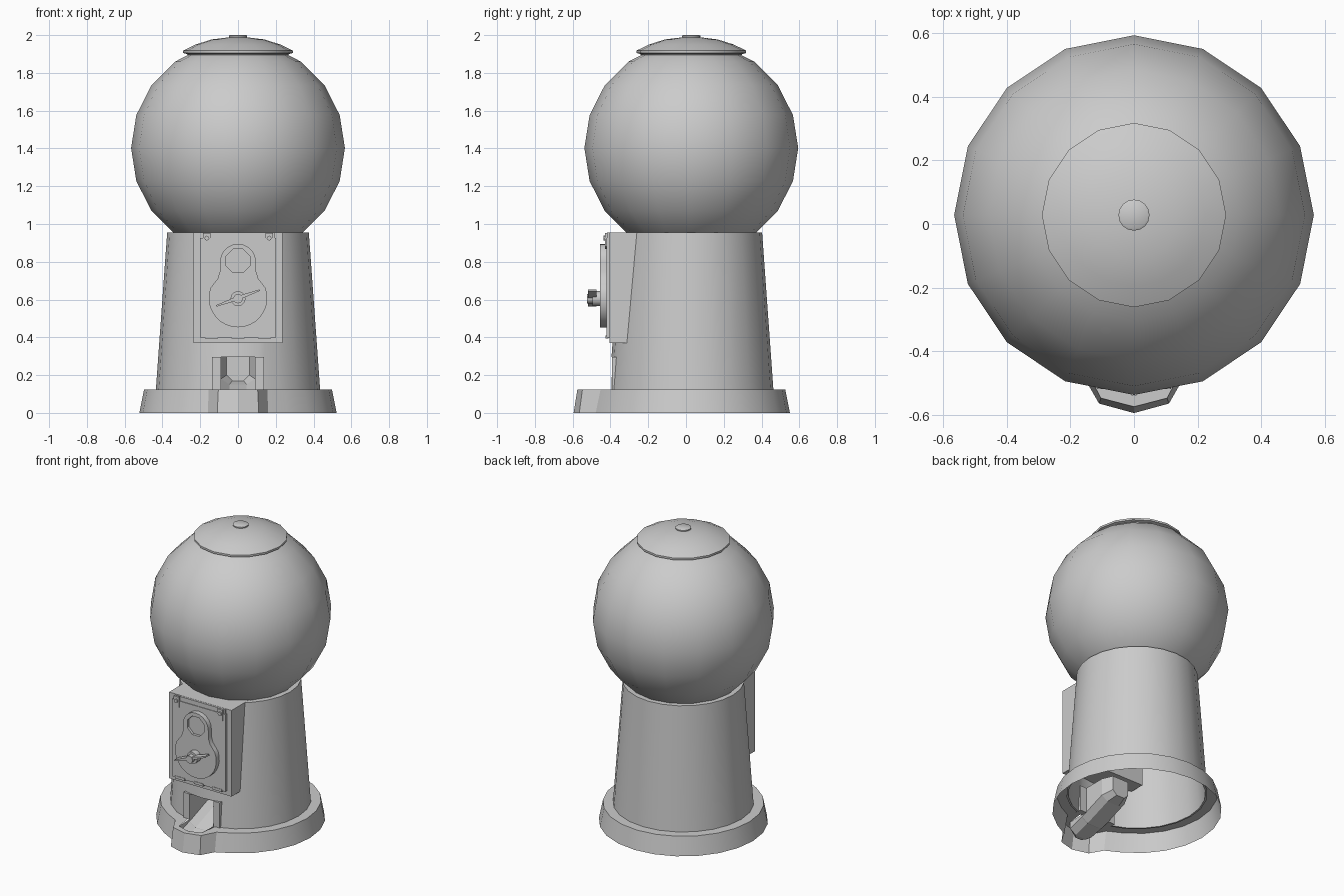
import bpy, bmesh
from math import sin, cos, pi, radians
from mathutils import Matrix

if "Cube" in bpy.data.objects:
    bpy.data.objects.remove(bpy.data.objects["Cube"])

CY = 0.028  # y of the turning axis


def finish(name, bm, smooth=None):
    bmesh.ops.remove_doubles(bm, verts=bm.verts, dist=1e-5)
    bmesh.ops.recalc_face_normals(bm, faces=bm.faces)
    me = bpy.data.meshes.new(name)
    bm.to_mesh(me)
    bm.free()
    ob = bpy.data.objects.new(name, me)
    bpy.context.collection.objects.link(ob)
    if smooth:
        bpy.ops.object.select_all(action='DESELECT')
        ob.select_set(True)
        bpy.context.view_layer.objects.active = ob
        bpy.ops.object.shade_smooth_by_angle(angle=radians(smooth))
    return ob


def loft(name, loops, closed=False, smooth=None):
    """Bridge matching loops of points with quads."""
    bm = bmesh.new()
    rows = [[bm.verts.new(p) for p in lp] for lp in loops]
    if closed:
        rows.append(rows[0])
    n = len(loops[0])
    for a, b in zip(rows, rows[1:]):
        for i in range(n):
            j = (i + 1) % n
            bm.faces.new((a[i], a[j], b[j], b[i]))
    bmesh.ops.dissolve_degenerate(bm, dist=1e-6, edges=bm.edges)
    return finish(name, bm, smooth)


def ring(r, z, n):
    return [(r * cos(2 * pi * i / n), CY + r * sin(2 * pi * i / n), z) for i in range(n)]


def lathe(name, profile, n, closed=False, smooth=35):
    return loft(name, [ring(max(r, 1e-7), z, n) for r, z in profile], closed, smooth)


def box(name, x0, x1, y0, y1, z0, z1):
    bm = bmesh.new()
    bmesh.ops.create_cube(bm, size=1)
    for v in bm.verts:
        v.co = ((x0 + x1) / 2 + v.co.x * (x1 - x0),
                (y0 + y1) / 2 + v.co.y * (y1 - y0),
                (z0 + z1) / 2 + v.co.z * (z1 - z0))
    return finish(name, bm)


def prism(name, outline, y0, y1, smooth=None):
    """Extrude an x-z outline along y."""
    bm = bmesh.new()
    f = bm.faces.new([bm.verts.new((x, y0, z)) for x, z in outline])
    ext = bmesh.ops.extrude_face_region(bm, geom=[f])
    for v in ext['geom']:
        if isinstance(v, bmesh.types.BMVert):
            v.co.y = y1
    return finish(name, bm, smooth)


def arc(cx, cz, r, a0, a1, n):
    return [(cx + r * cos(radians(a0 + (a1 - a0) * i / n)),
             cz + r * sin(radians(a0 + (a1 - a0) * i / n))) for i in range(n + 1)]


def cut(ob, cutter):
    m = ob.modifiers.new("cut", 'BOOLEAN')
    m.operation, m.solver, m.object = 'DIFFERENCE', 'EXACT', cutter
    bpy.context.view_layer.objects.active = ob
    bpy.ops.object.modifier_apply(modifier=m.name)
    bpy.data.objects.remove(cutter)


# Globe: 16 x 10 low sided sphere
lathe("globe", [(0.566 * cos(radians(a)), 1.402 + 0.566 * sin(radians(a)))
                for a in range(-90, 91, 18)], 16, smooth=40)

# Lid and its button
lathe("lid", [(0, 1.885), (0.262, 1.885), (0.27, 1.9), (0.29, 1.905), (0.29, 1.918),
              (0.225, 1.95), (0.14, 1.977), (0.05, 1.988), (0, 1.989)], 16)
lathe("lid_button", [(0, 1.98), (0.048, 1.98), (0.049, 1.996), (0.043, 2.0), (0, 2.0)], 16)

# Hollow tapered body with the dispensing opening
body = lathe("body", [(0.435, 0.12), (0.375, 0.955), (0.30, 0.955), (0.30, 0.945),
                      (0.363, 0.943), (0.423, 0.12)], 24, closed=True)
cut(body, box("opening_cutter", -0.135, 0.135, -0.7, -0.25, 0.05, 0.295))


# Base skirt whose front bulges into a spout
def base_loop(r, z, spout):
    pts = ring(r, z, 24)
    (ax, ay), (bx, by), (_, cy) = spout
    pts[17:20] = [(-ax, ay, z), (-bx, by, z), (0, cy, z), (bx, by, z), (ax, ay, z)]
    return pts


outer_low = ((0.16, -0.478), (0.11, -0.565), (0, -0.595))
outer_top = ((0.155, -0.452), (0.104, -0.548), (0, -0.575))
inner_top = ((0.10, -0.395), (0.085, -0.51), (0, -0.54))
loft("base", [base_loop(0.522, 0, outer_low), base_loop(0.497, 0.125, outer_top),
              base_loop(0.43, 0.125, inner_top)], smooth=20)

# Chute: sloping trough in the spout, running back into the body
stations = [(-0.535, 0.05, 0.125, 0.045), (-0.51, 0.05, 0.125, 0.085),
            (-0.395, 0.08, 0.125, 0.09), (-0.39, 0.08, 0.295, 0.09),
            (-0.2, 0.15, 0.295, 0.09), (-0.13, 0.17, 0.295, 0.06)]
bm = bmesh.new()
rows = []
for y, zf, zt, w in stations:
    rows.append([bm.verts.new(p) for p in
                 ((-w, y, zt), (-w, y, zf + 0.03), (-w * 0.5, y, zf),
                  (w * 0.5, y, zf), (w, y, zf + 0.03), (w, y, zt))])
for a, b in zip(rows, rows[1:]):
    for i in range(5):
        bm.faces.new((a[i], a[i + 1], b[i + 1], b[i]))
for a, b in zip(rows[3:], rows[4:]):
    bm.faces.new((a[5], a[0], b[0], b[5]))
bm.faces.new(rows[0])
bm.faces.new(rows[-1])
finish("chute", bm)
for s, side in ((-1, "left"), (1, "right")):
    xs = sorted((s * 0.09, s * 0.137))
    box("opening_jamb_" + side, *xs, -0.392, -0.35, 0.122, 0.296)

# Front housing, door plate and trim
box("front_housing", -0.235, 0.235, -0.405, -0.2, 0.37, 0.956)
box("door_plate", -0.2, 0.2, -0.422, -0.40, 0.4, 0.925)
box("door_top_strip", -0.145, 0.195, -0.418, -0.40, 0.922, 0.955)
for i, x in enumerate((-0.14, 0, 0.14)):
    box(f"door_tab_{i + 1}", x - 0.035, x + 0.035, -0.425, -0.41, 0.393, 0.41)
for s, side in ((-1, "left"), (1, "right")):
    x = s * 0.165
    prism("door_latch_" + side, [(x - 0.019, 0.953), (x - 0.019, 0.88), (x, 0.868),
                                 (x + 0.019, 0.88), (x + 0.019, 0.953)], -0.428, -0.415)
    prism("latch_rivet_" + side, arc(x, 0.925, 0.013, 0, 315, 7), -0.436, -0.42)

# Coin plate with a round recess
half = [(-0.095, 0.75), (-0.108, 0.71), (-0.132, 0.68)]
coin = prism("coin_plate", arc(0, 0.80, 0.095, 0, 180, 10) + half
             + arc(0, 0.608, 0.155, 160, 380, 18)
             + [(-x, z) for x, z in reversed(half)], -0.455, -0.42, smooth=35)
cut(coin, prism("recess_cutter", arc(0, 0.805, 0.068, 22.5, 337.5, 7), -0.5, -0.437))

# Turning knob: hub, cap and tilted wing
prism("knob_hub", arc(0, 0.605, 0.04, 0, 330, 11), -0.495, -0.45, smooth=35)
prism("knob_cap", arc(0, 0.605, 0.025, 0, 330, 11), -0.525, -0.49, smooth=35)
wing = prism("knob_wing", [(-0.123, -0.004), (-0.03, -0.009), (0.03, -0.009), (0.123, -0.004),
                           (0.123, 0.004), (0.03, 0.009), (-0.03, 0.009), (-0.123, 0.004)],
             -0.52, -0.475)
wing.data.transform(Matrix.Translation((0, 0, 0.608)) @ Matrix.Rotation(radians(-20), 4, 'Y'))
